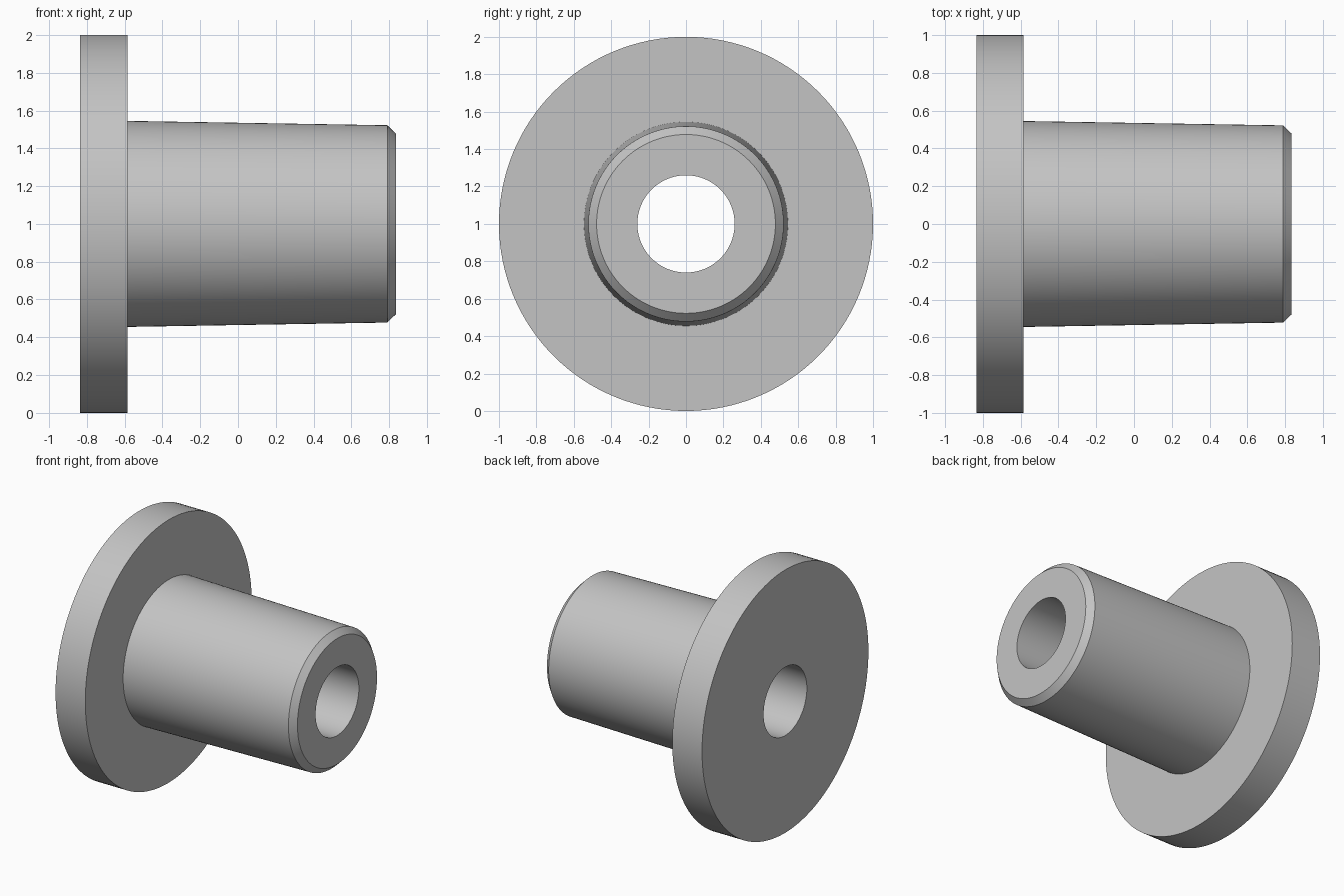
import bpy
import bmesh
import math
from mathutils import Matrix, Vector

cube = bpy.data.objects.get("Cube")
if cube:
    bpy.data.objects.remove(cube, do_unlink=True)

SEGMENTS = 128

grey = bpy.data.materials.new("plain grey")
grey.use_nodes = True
colour = (0.55, 0.55, 0.55, 1)
grey.diffuse_color = colour
grey.node_tree.nodes["Principled BSDF"].inputs["Base Color"].default_value = colour

# Closed half-section as (position along the axis, radius):
# bore, flange, tapered sleeve and chamfered end
section = [(-0.835, 0.26), (-0.835, 1.0), (-0.585, 1.0), (-0.585, 0.545),
           (0.79, 0.522), (0.835, 0.478), (0.835, 0.26)]


def lathe(name, profile, centre_height):
    """Revolve a closed profile around the x axis."""
    bm = bmesh.new()
    rings = []
    for i in range(SEGMENTS):
        turn = Matrix.Rotation(math.tau * i / SEGMENTS, 3, 'X')
        rings.append([bm.verts.new(turn @ Vector((x, 0, r))) for x, r in profile])
    for i, ring in enumerate(rings):
        following = rings[(i + 1) % SEGMENTS]
        for j in range(len(profile)):
            k = (j + 1) % len(profile)
            bm.faces.new((ring[j], ring[k], following[k], following[j]))
    bmesh.ops.recalc_face_normals(bm, faces=bm.faces)
    mesh = bpy.data.meshes.new(name)
    bm.to_mesh(mesh)
    bm.free()
    mesh.materials.append(grey)
    obj = bpy.data.objects.new(name, mesh)
    obj.location.z = centre_height
    bpy.context.collection.objects.link(obj)
    return obj


# Flanged bushing in one piece
bushing = lathe("flanged_bushing", section, 1.0)
bpy.ops.object.select_all(action='DESELECT')
bushing.select_set(True)
bpy.context.view_layer.objects.active = bushing
bpy.ops.object.shade_smooth_by_angle(angle=math.radians(30))
